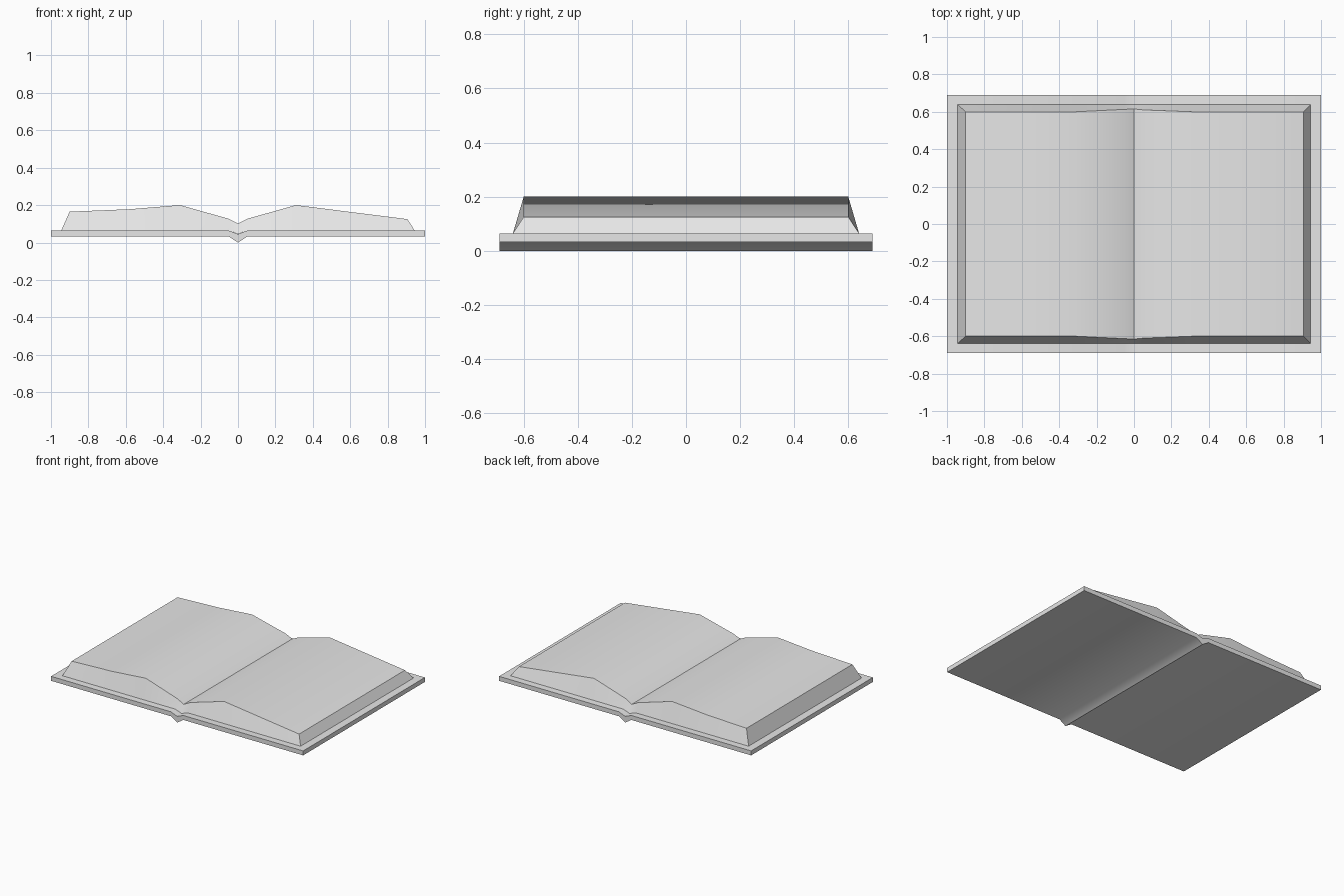
import bpy
import bmesh
from math import radians

cube = bpy.data.objects.get("Cube")
if cube:
    bpy.data.objects.remove(cube, do_unlink=True)

grey = bpy.data.materials.new("light grey")
grey.use_nodes = True
grey.diffuse_color = (0.8, 0.8, 0.8, 1)
grey.node_tree.nodes["Principled BSDF"].inputs["Base Color"].default_value = (0.8, 0.8, 0.8, 1)


def loft(name, lower, upper):
    """Solid between two strips; each profile point is (x, half depth, z)."""
    bm = bmesh.new()
    # Per station: front low, front high, back high, back low
    rings = []
    for (xl, yl, zl), (xu, yu, zu) in zip(lower, upper):
        corners = ((xl, -yl, zl), (xu, -yu, zu), (xu, yu, zu), (xl, yl, zl))
        rings.append([bm.verts.new(c) for c in corners])
    for a, b in zip(rings, rings[1:]):
        for i in range(4):
            j = (i + 1) % 4
            bm.faces.new((a[i], a[j], b[j], b[i]))
    bm.faces.new(rings[0])
    bm.faces.new(rings[-1])
    bmesh.ops.recalc_face_normals(bm, faces=bm.faces)
    mesh = bpy.data.meshes.new(name)
    bm.to_mesh(mesh)
    bm.free()
    mesh.materials.append(grey)
    obj = bpy.data.objects.new(name, mesh)
    bpy.context.collection.objects.link(obj)
    bpy.ops.object.select_all(action="DESELECT")
    obj.select_set(True)
    bpy.context.view_layer.objects.active = obj
    bpy.ops.object.shade_smooth_by_angle(angle=radians(46))
    return obj


# Hard cover: two boards folded into a shallow V along the spine
cover_x = (-1, -0.05, 0, 0.05, 1)
loft("cover",
     [(x, 0.69, 0.0 if x == 0 else 0.032) for x in cover_x],
     [(x, 0.69, 0.045 if x == 0 else 0.064) for x in cover_x])

# Page block: uneven page stacks with sloping edges and a gutter
page_top = [(-0.90, 0.60, 0.165), (-0.58, 0.60, 0.178), (-0.31, 0.60, 0.20),
            (-0.05, 0.613, 0.127), (0, 0.615, 0.102), (0.05, 0.61, 0.127),
            (0.31, 0.60, 0.20), (0.905, 0.60, 0.125)]
page_base = [(x, 0.64, 0.046 if x == 0 else 0.064) for x, y, z in page_top]
page_base[0] = (-0.945, 0.64, 0.064)
page_base[-1] = (0.945, 0.64, 0.064)
loft("pages", page_base, page_top)
